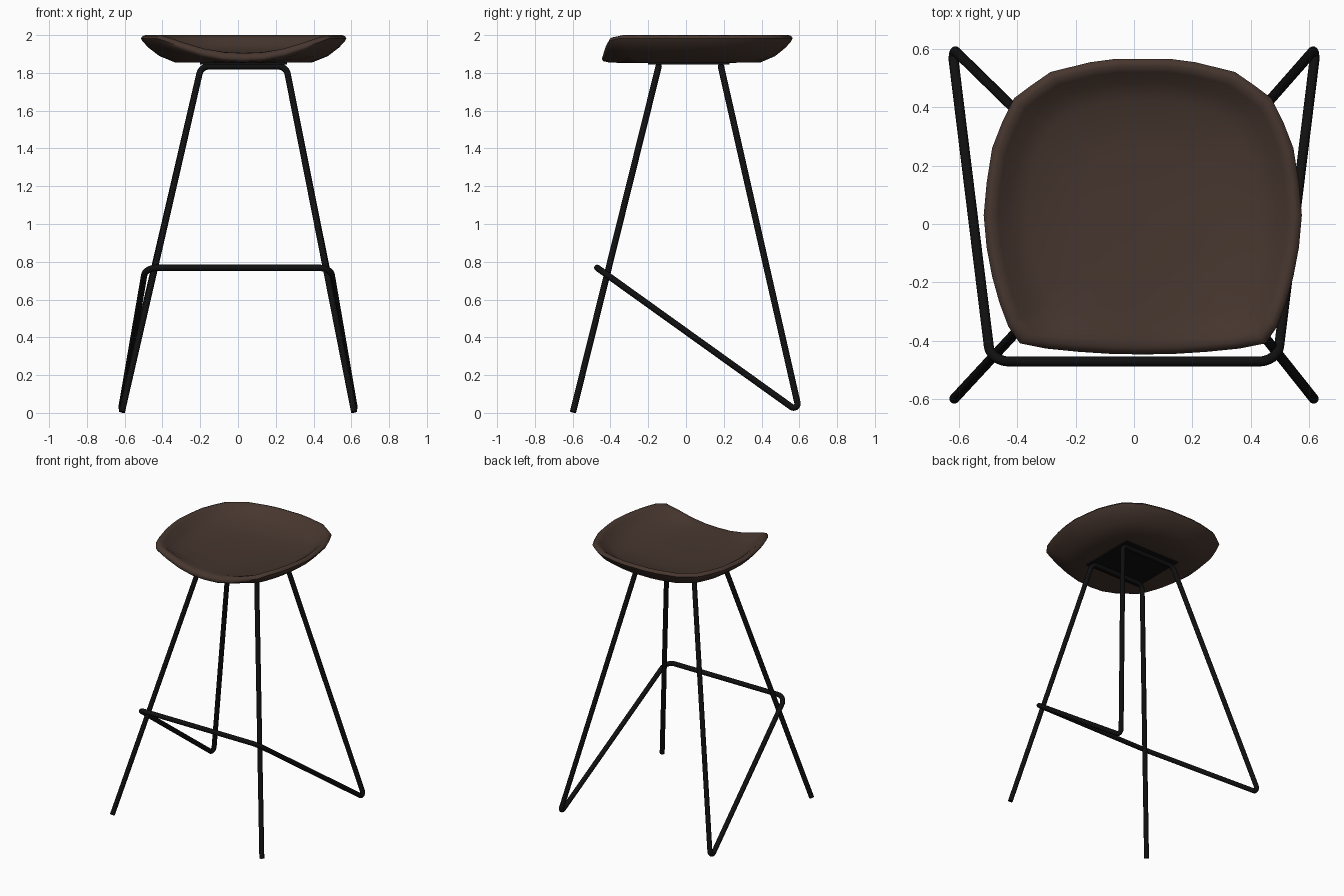
import bpy, bmesh, math
from mathutils import Vector

if "Cube" in bpy.data.objects:
    bpy.data.objects.remove(bpy.data.objects["Cube"])


def material(name, rgb):
    m = bpy.data.materials.new(name)
    m.diffuse_color = (*rgb, 1)
    m.use_nodes = True
    m.node_tree.nodes["Principled BSDF"].inputs["Base Color"].default_value = m.diffuse_color
    return m


BROWN = material("dark brown leather", (0.062, 0.037, 0.028))
BLACK = material("black metal", (0.005, 0.005, 0.005))
CX, CY = 0.03, 0.05          # seat centre
ROD = 0.017                  # rod radius


def add_mesh(name, bm, mat, angle=60):
    bmesh.ops.recalc_face_normals(bm, faces=bm.faces)
    me = bpy.data.meshes.new(name)
    bm.to_mesh(me)
    bm.free()
    ob = bpy.data.objects.new(name, me)
    bpy.context.collection.objects.link(ob)
    me.materials.append(mat)
    bpy.ops.object.select_all(action='DESELECT')
    ob.select_set(True)
    bpy.context.view_layer.objects.active = ob
    bpy.ops.object.shade_smooth_by_angle(angle=math.radians(angle))
    return ob


def fillet(prev, v, nxt, r, n=8):
    """Arc of radius r replacing corner v."""
    a, b = (prev - v).normalized(), (nxt - v).normalized()
    half = a.angle(b) / 2
    d = r / math.tan(half)
    c = v + (a + b).normalized() * (r / math.sin(half))
    s, e = v + a * d - c, v + b * d - c
    w = s.angle(e)
    return [c + (s * math.sin((1 - i / n) * w) + e * math.sin(i / n * w)) / math.sin(w)
            for i in range(n + 1)]


def rod(name, corners, cyclic):
    """Bent round bar; corners are (x, y, z, bend radius)."""
    pts = []
    for i, p in enumerate(corners):
        v = Vector(p[:3])
        if p[3] == 0:
            pts.append(v)
        else:
            pts += fillet(Vector(corners[i - 1][:3]), v,
                          Vector(corners[(i + 1) % len(corners)][:3]), p[3])
    cu = bpy.data.curves.new(name, 'CURVE')
    cu.dimensions = '3D'
    cu.bevel_depth = ROD
    cu.bevel_resolution = 4
    cu.use_fill_caps = True
    sp = cu.splines.new('POLY')
    sp.points.add(len(pts) - 1)
    for q, p in zip(sp.points, pts):
        q.co = (*p, 1)
    sp.use_cyclic_u = cyclic
    tmp = bpy.data.objects.new(name + "_path", cu)
    bpy.context.collection.objects.link(tmp)
    bpy.context.view_layer.update()
    me = bpy.data.meshes.new_from_object(tmp.evaluated_get(bpy.context.evaluated_depsgraph_get()))
    bpy.data.objects.remove(tmp)
    bm = bmesh.new()
    bm.from_mesh(me)
    bmesh.ops.remove_doubles(bm, verts=bm.verts, dist=0.0005)
    add_mesh(name, bm, BLACK)
    bpy.data.meshes.remove(me)


# Front legs: one bent bar
TOP = 1.834
rod("front_legs", [(-0.615, -0.598, 0.005, 0), (-0.195, -0.145, TOP, 0.05),
                   (0.255, -0.145, TOP, 0.05), (0.615, -0.598, 0.005, 0)], False)

# Rear legs and footrest: one closed loop
rod("rear_legs_and_footrest",
    [(-0.49, -0.47, 0.768, 0.07), (-0.622, 0.602, 0.0, 0.021), (-0.195, 0.185, TOP, 0.05),
     (0.255, 0.185, TOP, 0.05), (0.622, 0.602, 0.0, 0.021), (0.49, -0.47, 0.768, 0.07)], True)

# Mounting plate under the seat
bm = bmesh.new()
bmesh.ops.create_cube(bm, size=1)
for v in bm.verts:
    v.co = (CX + v.co.x * 0.46, 0.015 + v.co.y * 0.43, 1.85 + v.co.z * 0.012)
add_mesh("mounting_plate", bm, BLACK, 30)

# Seat: right half outline (dx, y, rise); rise 0 = low front lip, 1 = raised rim
HALF = [(0, -0.446, 0), (0.11, -0.444, 0.05), (0.22, -0.437, 0.25), (0.33, -0.426, 0.58),
        (0.42, -0.408, 0.88), (0.46, -0.35, 1), (0.49, -0.27, 1), (0.515, -0.18, 1),
        (0.534, -0.08, 1), (0.544, 0.03, 1), (0.534, 0.14, 1), (0.515, 0.26, 1),
        (0.48, 0.35, 1), (0.44, 0.43, 1), (0.38, 0.475, 1), (0.315, 0.52, 1),
        (0.18, 0.553, 1), (0.09, 0.565, 1), (0, 0.565, 1)]
outline = HALF + [(-x, y, s) for x, y, s in HALF[-2:0:-1]]
# Rings from underside to top: (scale, z at raised rim, z at front lip)
RINGS = [(0.35, 1.853, 1.853), (0.67, 1.856, 1.853), (0.82, 1.889, 1.853),
         (0.93, 1.935, 1.856), (0.985, 1.968, 1.862), (1.0, 1.983, 1.875),
         (0.985, 1.995, 1.893), (0.955, 2.0, 1.904), (0.91, 1.984, 1.906),
         (0.84, 1.948, 1.904), (0.72, 1.918, 1.900), (0.4, 1.898, 1.896)]
bm = bmesh.new()
rings = [[bm.verts.new((CX + x * f, CY + (y - CY) * f, hi * s + lo * (1 - s)))
          for x, y, s in outline] for f, hi, lo in RINGS]
n = len(outline)
for a, b in zip(rings, rings[1:]):
    for i in range(n):
        bm.faces.new((a[i], a[(i + 1) % n], b[(i + 1) % n], b[i]))
for ring, z in ((rings[0], 1.853), (rings[-1], 1.894)):
    c = bm.verts.new((CX, CY, z))
    for i in range(n):
        bm.faces.new((ring[i], ring[(i + 1) % n], c))
add_mesh("seat", bm, BROWN)
